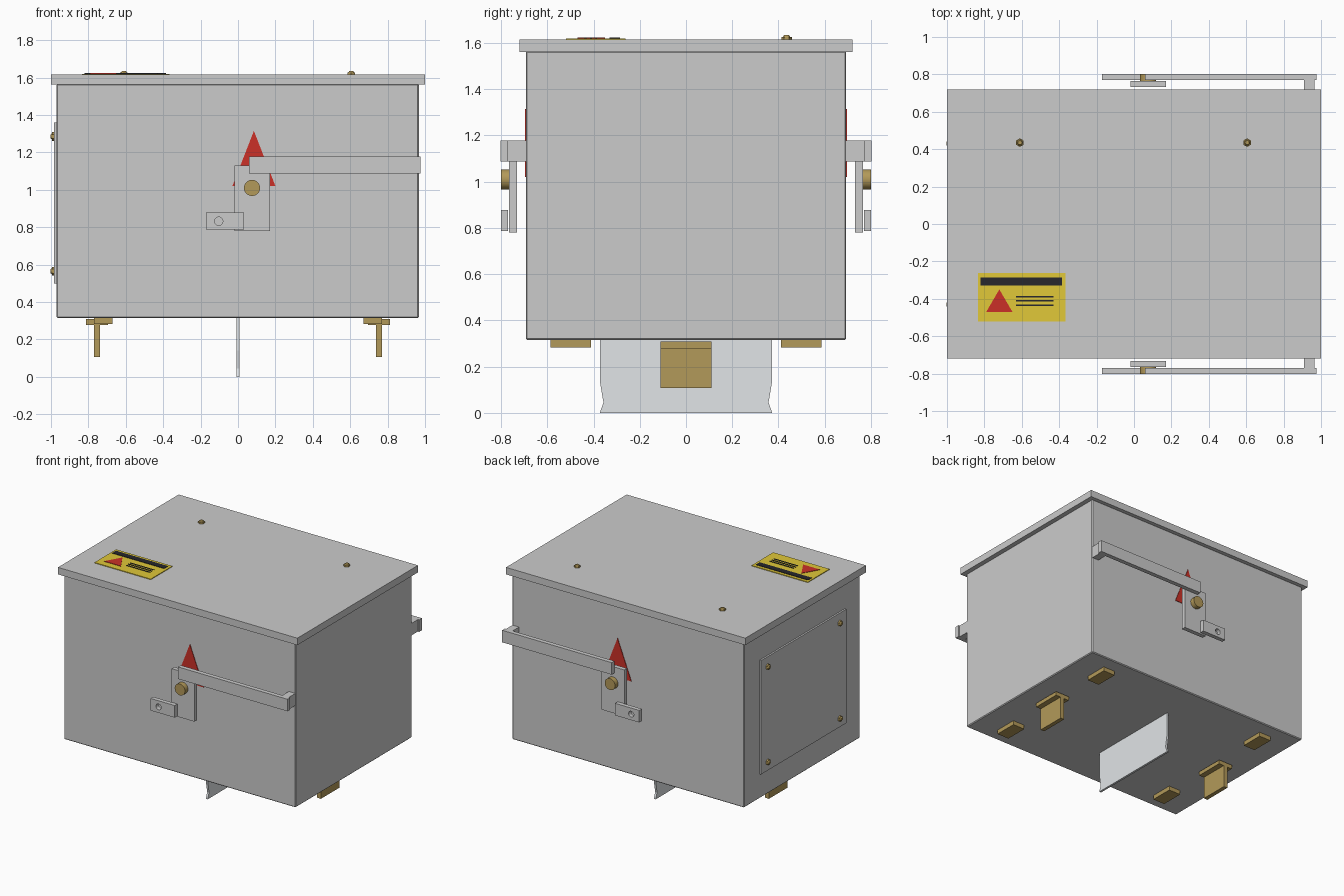
import bpy, bmesh
from math import radians
from mathutils import Matrix, Vector

if "Cube" in bpy.data.objects:
    bpy.data.objects.remove(bpy.data.objects["Cube"])


def material(name, rgb):
    m = bpy.data.materials.new(name)
    m.diffuse_color = (*rgb, 1)
    m.use_nodes = True
    m.node_tree.nodes["Principled BSDF"].inputs["Base Color"].default_value = m.diffuse_color
    return m


BRASS = material("brass", (0.45, 0.32, 0.10))
YELLOW = material("label_yellow", (0.75, 0.58, 0.04))
RED = material("warning_red", (0.60, 0.03, 0.02))
BLACK = material("print_black", (0.02, 0.02, 0.025))
PALE = material("pale_blade", (0.75, 0.78, 0.80))


def finish(name, bm, mat=None):
    bmesh.ops.recalc_face_normals(bm, faces=bm.faces)
    me = bpy.data.meshes.new(name)
    bm.to_mesh(me)
    bm.free()
    ob = bpy.data.objects.new(name, me)
    bpy.context.collection.objects.link(ob)
    if mat:
        me.materials.append(mat)
    return ob


def box(name, x, y, z, mat=None):
    """Box from (low, high) pairs on each axis."""
    bm = bmesh.new()
    bmesh.ops.create_cube(bm, size=1)
    for v in bm.verts:
        v.co = Vector([(r[0] + r[1]) / 2 + c * (r[1] - r[0]) for c, r in zip(v.co, (x, y, z))])
    return finish(name, bm, mat)


def prism(name, pts, offset, mat=None):
    """Extrude an outline of 3D points along an offset vector."""
    bm = bmesh.new()
    face = bm.faces.new([bm.verts.new(p) for p in pts])
    ext = bmesh.ops.extrude_face_region(bm, geom=[face], use_keep_orig=True)
    bmesh.ops.translate(bm, vec=offset, verts=[g for g in ext["geom"] if isinstance(g, bmesh.types.BMVert)])
    return finish(name, bm, mat)


def rod(name, start, direction, radius, length, sides=32, mat=None, top=None):
    """Cylinder or taper growing from start along direction."""
    d = Vector(direction)
    m = Matrix.Translation(Vector(start) + d * length / 2) @ d.to_track_quat('Z', 'Y').to_matrix().to_4x4()
    bm = bmesh.new()
    bmesh.ops.create_cone(bm, cap_ends=True, segments=sides, radius1=radius,
                          radius2=radius if top is None else top, depth=length, matrix=m)
    ob = finish(name, bm, mat)
    if sides > 12:
        for p in ob.data.polygons:
            p.use_smooth = len(p.vertices) == 4
    return ob


def screw(name, pos, direction):
    rod(name + "_hex", pos, direction, 0.023, 0.011, 6, BRASS)
    rod(name + "_head", Vector(pos) + Vector(direction) * 0.011, direction, 0.016, 0.008, 12, BRASS, top=0.011)


# Enclosure and lid
body = box("box_body", (-0.97, 0.967), (-0.693, 0.693), (0.315, 1.565))
bev = body.modifiers.new("edge", 'BEVEL')
bev.width = 0.006
bev.segments = 1
box("lid", (-1, 1), (-0.72, 0.72), (1.562, 1.615))
for i, x in enumerate((-0.61, 0.605)):
    screw(f"lid_screw_{i}", (x, 0.435, 1.615), (0, 0, 1))

# Access panel on the left side
box("side_panel", (-0.983, -0.965), (-0.51, 0.51), (0.50, 1.36))
for i, y in enumerate((-0.43, 0.43)):
    for j, z in enumerate((0.565, 1.285)):
        screw(f"panel_screw_{i}{j}", (-0.983, y, z), (-1, 0, 0))

# Warning label on the lid
box("label", (-0.835, -0.365), (-0.52, -0.262), (1.613, 1.620), YELLOW)
box("label_band", (-0.82, -0.385), (-0.33, -0.285), (1.618, 1.623), BLACK)
prism("label_triangle", [(-0.79, -0.47, 1.618), (-0.65, -0.47, 1.618), (-0.72, -0.35, 1.618)],
      (0, 0, 0.005), RED)
for i, y in enumerate((-0.388, -0.411, -0.435)):
    box(f"label_line_{i}", (-0.63, -0.43), (y - 0.004, y + 0.004), (1.618, 1.623), BLACK)

# Handle assemblies, one on the front (-1) and one on the back (+1)
for s, side in ((-1, "front"), (1, "back")):
    def depth(a, b):
        return tuple(sorted((s * a, s * b)))

    prism(side + "_arrow", [(-0.03, s * 0.69, 1.02), (0.20, s * 0.69, 1.02), (0.085, s * 0.69, 1.315)],
          (0, s * 0.007, 0), RED)
    box(side + "_lever_plate", (-0.02, 0.172), depth(0.732, 0.765), (0.78, 1.13))
    box(side + "_handle_bar", (0.06, 0.975), depth(0.769, 0.802), (1.087, 1.178))
    box(side + "_bar_mount", (0.91, 0.965), depth(0.69, 0.77), (1.087, 1.178))
    rod(side + "_pivot", (0.075, s * 0.762, 1.01), (0, s, 0), 0.043, 0.039, 32, BRASS)
    tab = box(side + "_lock_tab", (-0.17, 0.032), depth(0.769, 0.801), (0.787, 0.878))
    cutter = rod(side + "_tab_cutter", (-0.103, s * 0.74, 0.832), (0, s, 0), 0.022, 0.1, 24)
    cutter.hide_render = True
    cutter.hide_set(True)
    hole = tab.modifiers.new("hole", 'BOOLEAN')
    hole.operation = 'DIFFERENCE'
    hole.solver = 'EXACT'
    hole.object = cutter

# Contact clips and feet underneath
for s, side in ((-1, "left"), (1, "right")):
    def across(a, b):
        return tuple(sorted((s * a, s * b)))

    box(side + "_clip_flange", across(0.695, 0.812), (-0.11, 0.11), (0.278, 0.308), BRASS)
    box(side + "_clip_blade", across(0.738, 0.77), (-0.11, 0.11), (0.107, 0.28), BRASS)
    for t, end in ((-1, "front"), (1, "back")):
        box(f"{side}_{end}_foot", across(0.67, 0.77), tuple(sorted((t * 0.41, t * 0.585))),
            (0.283, 0.317), BRASS)

# Central hanging blade with waisted lower edge
half = [(0.373, 0.32), (0.373, 0.14), (0.357, 0.045), (0.373, 0.0)]
outline = half + [(-y, z) for y, z in reversed(half)]
prism("centre_blade", [(-0.008, y, z) for y, z in outline], (0.016, 0, 0), PALE)
